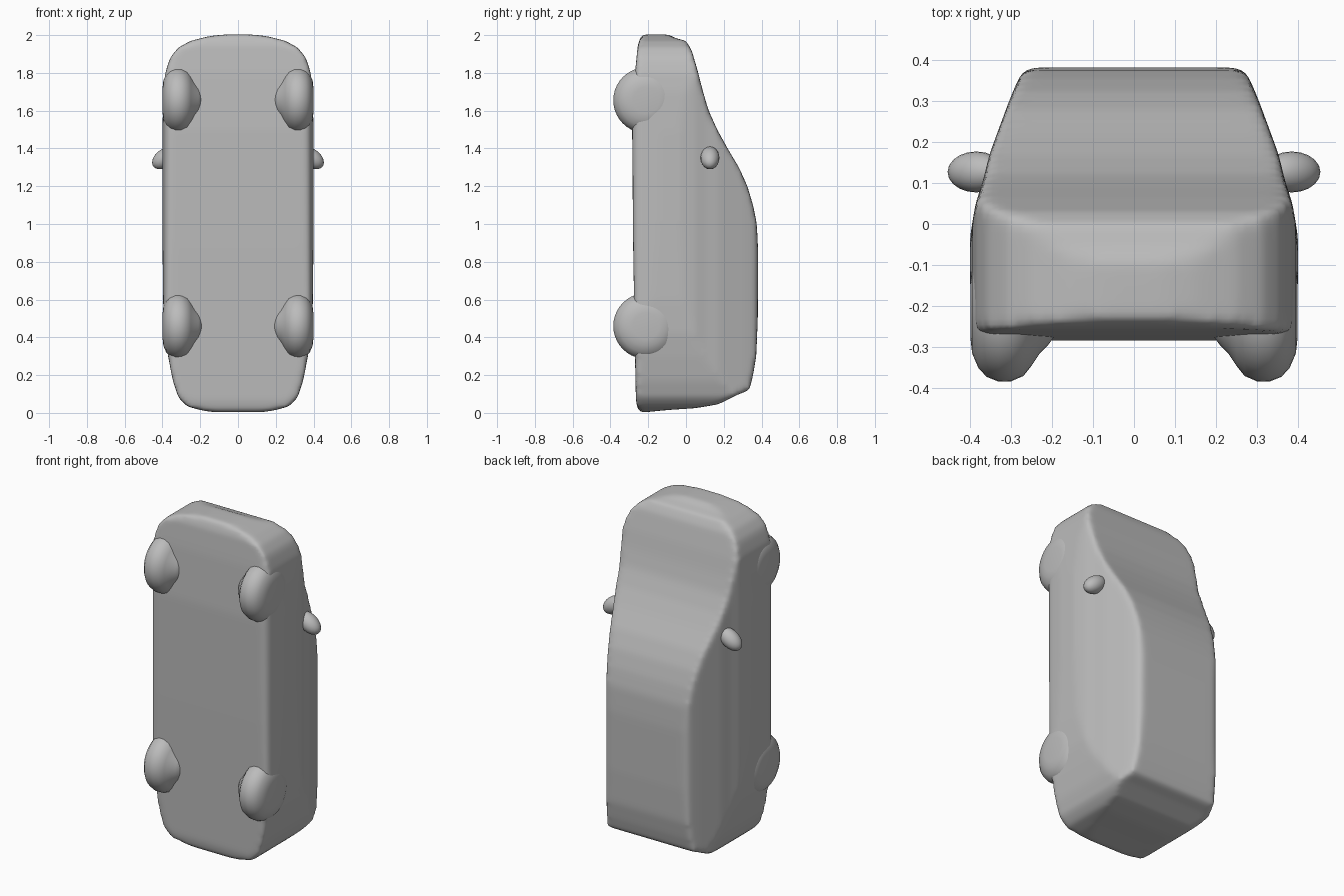
import bpy, bmesh, math
from mathutils import Matrix

if "Cube" in bpy.data.objects:
    bpy.data.objects.remove(bpy.data.objects["Cube"])

paint = bpy.data.materials.new("plain_grey")
paint.diffuse_color = (0.5, 0.5, 0.5, 1)
paint.use_nodes = True
paint.node_tree.nodes["Principled BSDF"].inputs["Base Color"].default_value = paint.diffuse_color


def add_object(name, bm):
    bmesh.ops.recalc_face_normals(bm, faces=bm.faces)
    mesh = bpy.data.meshes.new(name)
    bm.to_mesh(mesh)
    bm.free()
    mesh.materials.append(paint)
    mesh.shade_smooth()
    obj = bpy.data.objects.new(name, mesh)
    bpy.context.collection.objects.link(obj)
    return obj


def prism(name, outline, place):
    """Extrude a 2D outline; place(a, b, t) gives the 3D point."""
    bm = bmesh.new()
    near, far = ([bm.verts.new(place(a, b, t)) for a, b in outline] for t in (-0.6, 0.6))
    bm.faces.new(near)
    bm.faces.new(far)
    for i in range(len(near)):
        j = (i + 1) % len(near)
        bm.faces.new((near[i], near[j], far[j], far[i]))
    return add_object(name, bm)


def mirrored(half):
    return half + [(-x, v) for x, v in reversed(half)]


# Side outline (y, z): flat floor, bonnet, windscreen, roof, sloping tail
side = [(-.25, .0), (-.265, .06), (-.27, .3), (-.28, .9), (-.285, 1.5), (-.27, 1.8),
        (-.255, 1.95), (-.235, 2.003), (-.09, 2.003), (-.06, 1.985), (0, 1.97), (.03, 1.92),
        (.065, 1.8), (.09, 1.7), (.12, 1.6), (.165, 1.5), (.22, 1.4), (.28, 1.3),
        (.325, 1.2), (.355, 1.1), (.375, 1.0), (.382, .85), (.38, .5), (.372, .3),
        (.355, .2), (.335, .12), (.27, .095), (.17, .045), (.05, .025), (-.1, .015)]
# Plan outline (x, z): rounded nose and tail
plan = mirrored([(.1, -.002), (.2, .015), (.27, .035), (.315, .08), (.345, .17), (.37, .3),
                 (.388, .42), (.397, .6), (.4, 1.0), (.4, 1.5), (.395, 1.7), (.385, 1.8),
                 (.36, 1.88), (.315, 1.935), (.25, 1.97), (.15, 1.995), (.07, 2.003)])
# Section outline (x, y): upright flanks, cabin leaning inwards
section = mirrored([(.36, -.3), (.39, -.25), (.4, -.15), (.4, -.03), (.387, .05),
                    (.37, .1), (.353, .17), (.305, .3), (.28, .36), (.25, .4)])

# Car body: the volume shared by the three outlines, then softened
body = prism("car_body", side, lambda y, z, t: (t, y, z))
cutters = [prism("plan_cutter", plan, lambda x, z, t: (x, t, z)),
           prism("section_cutter", section, lambda x, y, t: (x, y, 1 + 2 * t))]
for cutter in cutters:
    cutter.hide_render = True
    cutter.hide_viewport = True
    cut = body.modifiers.new(cutter.name, 'BOOLEAN')
    cut.operation = 'INTERSECT'
    cut.solver = 'EXACT'
    cut.object = cutter
remesh = body.modifiers.new("even_skin", 'REMESH')
remesh.mode = 'VOXEL'
remesh.voxel_size = 0.016
remesh.use_smooth_shade = True
soften = body.modifiers.new("soften", 'SMOOTH')
soften.factor = 0.5
soften.iterations = 8

# Wheels: turned profile (offset along axle, radius), flared into the floor inside
tyre = [(-.13, .05), (-.105, .085), (-.085, .105), (-.065, .135), (-.045, .16), (-.015, .173),
        (.015, .174), (.045, .162), (.065, .14), (.08, .105), (.084, .07)]
for sign, label in ((1, "right"), (-1, "left")):
    for z, end in ((.46, "rear"), (1.655, "front")):
        bm = bmesh.new()
        rings = []
        for x, r in tyre:
            rings.append([bm.verts.new((sign * (.315 + x), -.211 + r * math.cos(a), z + r * math.sin(a)))
                          for a in (k * math.tau / 40 for k in range(40))])
        for low, high in zip(rings, rings[1:]):
            for k in range(40):
                n = (k + 1) % 40
                bm.faces.new((low[k], low[n], high[n], high[k]))
        bm.faces.new(rings[0])
        bm.faces.new(rings[-1])
        add_object(f"{end}_{label}_wheel", bm)

    # Door mirror: rounded pod, swept back towards its tip
    bm = bmesh.new()
    bmesh.ops.create_uvsphere(bm, u_segments=20, v_segments=12, radius=1,
                              matrix=Matrix.Diagonal((.07, .05, .055, 1)))
    for v in bm.verts:
        v.co.z -= .35 * v.co.x
        v.co.x = sign * (v.co.x + .385)
        v.co.y += .127
        v.co.z += 1.35
    add_object(f"{label}_door_mirror", bm)
